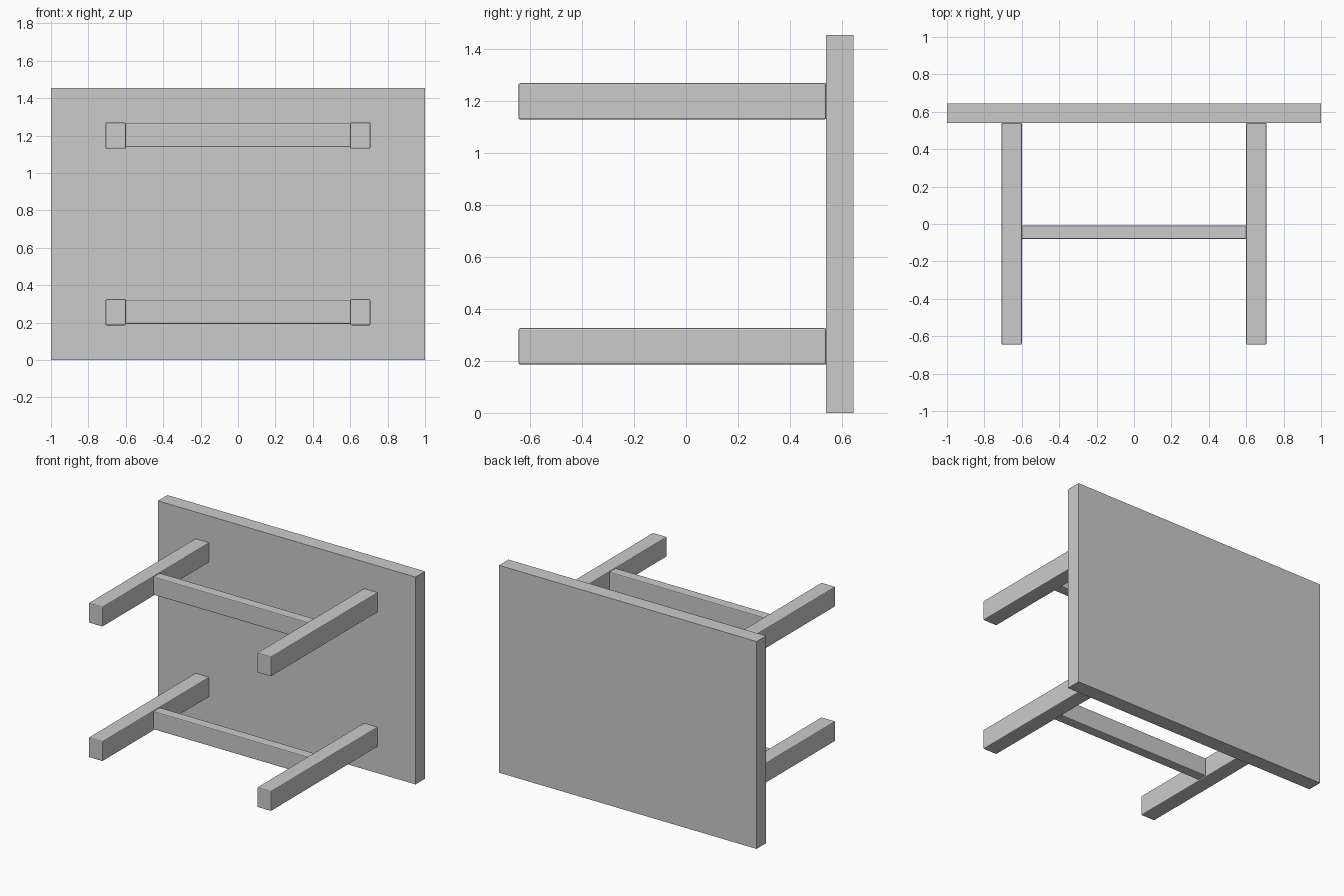
import bpy

if "Cube" in bpy.data.objects:
    bpy.data.objects.remove(bpy.data.objects["Cube"])


def box(name, x, y, z, bevel=0.0):
    """Box from (min, max) ranges, with optional softened edges."""
    lo_hi = (x, y, z)
    bpy.ops.mesh.primitive_cube_add(size=1, location=[(a + b) / 2 for a, b in lo_hi])
    ob = bpy.context.object
    ob.name = name
    ob.scale = [b - a for a, b in lo_hi]
    bpy.ops.object.transform_apply(location=False, rotation=False, scale=True)
    if bevel:
        mod = ob.modifiers.new("soft_edges", 'BEVEL')
        mod.width = bevel
        mod.segments = 2
    return ob


# Table top, standing upright at the back
box("table_top", (-1, 1), (0.54, 0.645), (0, 1.455))

# Two leg pairs, each joined by a stretcher
for level, zc in (("lower", 0.256), ("upper", 1.2)):
    for side, s in (("left", -1), ("right", 1)):
        xs = tuple(sorted((s * 0.6, s * 0.708)))
        box(f"{level}_{side}_leg", xs, (-0.645, 0.54), (zc - 0.07, zc + 0.07), 0.006)
    box(f"{level}_stretcher", (-0.602, 0.602), (-0.08, -0.008),
        (zc - 0.062, zc + 0.066), 0.006)
